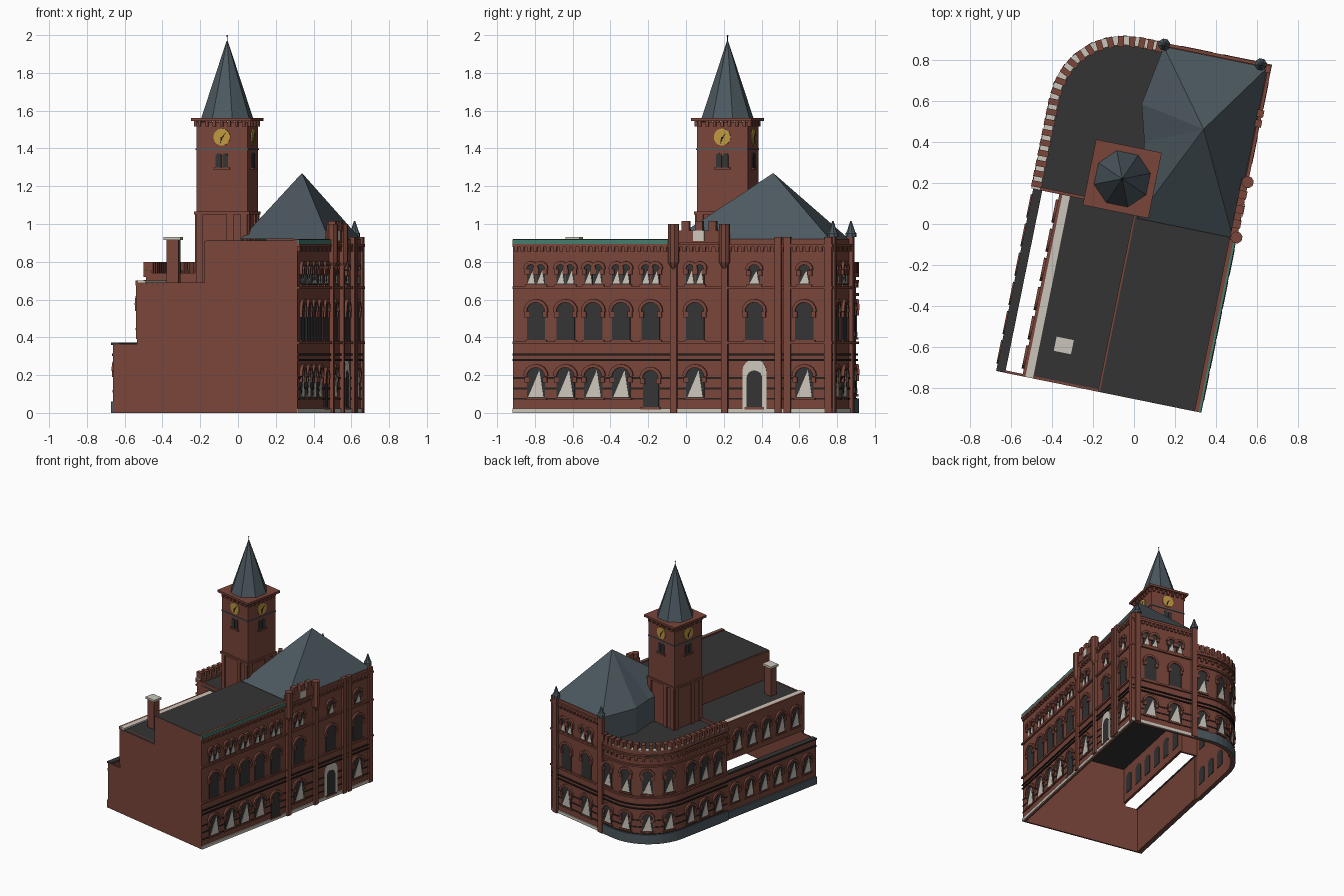
import bpy, bmesh, math
from mathutils import Matrix, Vector

if "Cube" in bpy.data.objects:
    bpy.data.objects.remove(bpy.data.objects["Cube"])

COLOURS = {"brick": (.19, .06, .042), "roof_felt": (.034, .034, .034), "slate": (.072, .098, .115),
           "pale_stone": (.60, .56, .49), "copper_green": (.06, .2, .155), "gold": (.52, .32, .05),
           "dark_course": (.018, .015, .015)}
MATS = {}
for key, rgb in COLOURS.items():
    m = bpy.data.materials.new(key)
    m.use_nodes = True
    m.diffuse_color = (*rgb, 1)
    m.node_tree.nodes["Principled BSDF"].inputs["Base Color"].default_value = (*rgb, 1)
    MATS[key] = m

TURN = Matrix.Rotation(math.radians(-11.5), 4, 'Z')   # the building stands askew to the axes


def frame(p, n):
    """Wall frame: x points out of the wall, y along it, z up."""
    return Matrix(((n[0], -n[1], 0, p[0]), (n[1], n[0], 0, p[1]), (0, 0, 1, 0), (0, 0, 0, 1)))


class Part:
    def __init__(self, name):
        self.name, self.bm, self.slots = name, bmesh.new(), []

    def face(self, verts, mat):
        if mat not in self.slots:
            self.slots.append(mat)
        self.bm.faces.new(verts).material_index = self.slots.index(mat)

    def loft(self, rings, mat, closed=True):
        rows = [[self.bm.verts.new(p) for p in r] for r in rings]
        for a, b in zip(rows, rows[1:]):
            for i in range(len(a)):
                j = (i + 1) % len(a)
                self.face((a[i], a[j], b[j], b[i]), mat)
        if closed:
            self.face(rows[0], mat)
            self.face(rows[-1], mat)

    def plate(self, M, pts, d0, d1, mat):
        self.loft([[M @ Vector((d, s, z)) for s, z in pts] for d in (d0, d1)], mat)

    def slab(self, pts, z0, z1, mat):
        self.loft([[Vector((x, y, z)) for x, y in pts] for z in (z0, z1)], mat)

    def box(self, x0, x1, y0, y1, z0, z1, mat="brick", M=Matrix()):
        self.plate(M, [(y0, z0), (y1, z0), (y1, z1), (y0, z1)], x0, x1, mat)

    def lathe(self, x, y, profile, n, mat):
        turn = [math.tau * (i + .5) / n for i in range(n)]
        self.loft([[Vector((x + r * math.cos(a), y + r * math.sin(a), z)) for a in turn]
                   for r, z in profile], mat)

    def ribbon(self, path, z0, z1, d0, d1, mat="brick"):
        segs = [Vector((b[1] - a[1], a[0] - b[0])).normalized() for a, b in zip(path, path[1:])]
        rings = []
        for i, p in enumerate(path):
            a, b = segs[max(i - 1, 0)], segs[min(i, len(segs) - 1)]
            n = (a + b) / (1 + a.dot(b))
            rings.append([Vector((p[0] + n.x * d, p[1] + n.y * d, z))
                          for d, z in ((d0, z0), (d1, z0), (d1, z1), (d0, z1))])
        self.loft(rings, mat)

    def done(self):
        bmesh.ops.recalc_face_normals(self.bm, faces=self.bm.faces)
        self.bm.transform(TURN)
        me = bpy.data.meshes.new(self.name)
        self.bm.to_mesh(me)
        self.bm.free()
        for s in self.slots:
            me.materials.append(MATS[s])
        bpy.context.collection.objects.link(bpy.data.objects.new(self.name, me))


def along(path, step):
    """Evenly spaced wall frames along a path."""
    for a, b in zip(path, path[1:]):
        a, b = Vector(a), Vector(b)
        d = b - a
        count = max(1, round(d.length / step))
        n = Vector((d.y, -d.x)).normalized()
        for i in range(count):
            yield frame(a + d * (i + .5) / count, n)


def arch(w, z0, z1, n=8):
    r = w / 2
    rise = min(r, (z1 - z0) * .35)
    return [(-r, z0), (r, z0)] + [(r * math.cos(math.pi * i / n), z1 - rise + rise * math.sin(math.pi * i / n))
                                  for i in range(n + 1)]


def window(part, M, w, z0, z1, blind=0.0, hood=True):
    part.plate(M, arch(w, z0, z1), -.024, .006, "roof_felt")
    if blind:
        top = z0 + (z1 - z0) * blind
        part.plate(M, [(-w * .42, z0 + .005), (w * .42, z0 + .005), (w * .2, top)], .006, .008, "pale_stone")
    if hood:
        inner, outer = arch(w, z0, z1)[2:], arch(w + .035, z0, z1 + .018)[2:]
        part.plate(M, inner + outer[::-1], 0, .016, "brick")
        for e in (-1, 1):
            part.box(0, .014, e * w / 2 - .012, e * w / 2 + .012, inner[0][1] - .03, inner[0][1], M=M)
    part.box(0, .012, -w / 2 - .01, w / 2 + .01, z0 - .012, z0, M=M)


# Plan outlines, running round the building from the front right corner
R, FRONT = .49, -.835
arc = [(-.16 - .35 * math.sin(t * math.pi / 20), .53 + .35 * math.cos(t * math.pi / 20)) for t in range(11)]
street = [(R, FRONT), (R, .88), (-.03, .88)]
curve = [(-.03, .88)] + arc + [(-.51, .07)]
whole = street + curve[1:]

# Outer walls
walls = Part("outer_walls")
walls.ribbon(street, 0, .92, -.02, 0)
walls.ribbon(curve, 0, .74, -.02, 0)
walls.box(-.51, -.36, .07, .085, .37, .74)
walls.box(-.5, 0, .07, .085, .68, .74)
walls.box(-.38, -.36, FRONT, .07, .39, .69)
walls.box(-.01, 0, FRONT, .06, .68, .91)
walls.box(-.505, -.475, FRONT, .07, 0, .36)
walls.done()

# Stepped blank gable at the front
gable = Part("front_gable")
gable.plate(frame((0, FRONT), (0, -1)), [(-.5, 0), (R, 0), (R, .91), (0, .91), (0, .69), (-.375, .69),
                                         (-.375, .365), (-.5, .365)], -.012, 0, "brick")
gable.done()

# Flat roofs and copings
flat = Part("flat_roofs")
flat.box(0, R, FRONT, .06, .9, .912, "roof_felt")
flat.box(-.37, 0, FRONT, .08, .675, .688, "roof_felt")
flat.slab(curve + [(0, .07)], .705, .72, "roof_felt")
flat.box(-.515, -.47, FRONT, .07, .36, .372, "roof_felt")
flat.done()
coping = Part("copings")
coping.box(-.37, -.33, FRONT, .09, .685, .7, "pale_stone")
coping.box(-.385, -.37, FRONT, .07, .675, .7)
coping.ribbon([(R, FRONT), (R, .03)], .893, .918, -.015, .012, "copper_green")
coping.done()

# Hipped slate roof
hip = Part("hipped_roof")
eaves = [(.485, .875), (-.03, .875), (-.08, .58), (-.03, .4), (.01, .03), (.485, .03)]
apex = hip.bm.verts.new((.24, .52, 1.27))
ring = [hip.bm.verts.new((x, y, .92)) for x, y in eaves]
for i in range(6):
    hip.face((ring[i], ring[(i + 1) % 6], apex), "slate")
hip.face(ring, "roof_felt")
hip.ribbon(eaves[1:5], .7, .92, -.01, 0, "slate")
hip.done()

# String courses, plinths and corbels
trim = Part("string_courses")
for z in (.365, .655):
    trim.ribbon(street, z, z + .014, 0, .014)
for z in (.365, .62, .69):
    trim.ribbon(curve, z, z + .014, 0, .014)
for z in (.07, .125, .18, .275, .305):
    trim.ribbon(whole, z, z + .009, 0, .004 if z < .2 else .01, "dark_course")
trim.ribbon(street, 0, .024, 0, .008, "pale_stone")
trim.ribbon(curve, 0, .075, 0, .014, "slate")
trim.box(-.515, -.505, FRONT, .07, 0, .06, "slate")
trim.box(-.512, -.505, FRONT, .07, .3, .315, "dark_course")
trim.ribbon(street, .878, .895, 0, .014)
for M in along(street, .035):
    trim.box(0, .012, -.009, .009, .855, .878, M=M)
for M in along(curve, .04):
    trim.box(0, .012, -.009, .009, .665, .69, M=M)
trim.done()

# Battlements round the curved corner
battlement = Part("corner_battlements")
battlement.ribbon(curve, .72, .75, -.03, .014)
battlement.ribbon(curve, .75, .755, -.03, .014, "pale_stone")
for M in along([curve[0]] + arc[::2] + [(-.51, .07)], .05):
    battlement.box(-.035, .018, -.015, .015, .74, .8, M=M)
battlement.done()

# Windows and doors of the long street side
side = Part("street_windows")
for i, v in enumerate((-.71, -.55, -.40, -.25, -.09, .15, .47, .74)):
    M = frame((R, v), (1, 0))
    lights = (0,) if v > .4 else (-.026, .026)
    for s in lights:
        window(side, M @ Matrix.Translation((0, s, 0)), .045 if len(lights) > 1 else .06, .68, .785, .7)
    window(side, M, .098, .385, .585)
    if i in (4, 6):
        if i == 6:
            side.plate(M, arch(.13, 0, .285), 0, .005, "pale_stone")
        window(side, M, .085, .03, .225, hood=i == 4)
    else:
        window(side, M, .098, .08, .24, .92)
side.done()

# Windows of the back, the curve and the low side
rear = Part("rear_windows")
for u in (.13, .34):
    M = frame((u, .88), (0, 1))
    for s in (-.035, .035):
        window(rear, M @ Matrix.Translation((0, s, 0)), .05, .68, .785, .7)
    window(rear, M, .1, .385, .585)
    window(rear, M, .1, .08, .24, .92)
spots = [(frame((-.51, v), (-1, 0))) for v in (.16, .3, .44)]
for t in (18, 45, 72):
    n = Vector((-math.sin(math.radians(t)), math.cos(math.radians(t))))
    spots.append(frame(Vector((-.16, .53)) + n * .347, n))
spots.append(frame((-.1, .88), (0, 1)))
for M in spots:
    window(rear, M, .08, .4, .585, .6)
    window(rear, M, .08, .1, .24, .9)
for i in range(6):
    v = -.74 + i * .145
    window(rear, frame((-.38, v), (-1, 0)), .08, .45, .61, .8)
    window(rear, frame((-.505, v), (-1, 0)), .08, .12, .26, .9)
rear.done()

# Pilasters and corner pinnacles
piers = Part("pilasters")
for v in (.035, .31, .6, .65):
    piers.box(R - .01, R + .022, v - .018, v + .018, 0, .93)
for u in (.45, -.03):
    piers.box(u - .022, u + .022, .87, .9, 0, .93)
    piers.lathe(u, .885, [(.03, .93), (.03, .95), (.022, .96), (.004, 1.015)], 8, "slate")
piers.box(R - .02, R + .012, .85, .888, 0, .93)
piers.done()

# Battlemented bay with two corner turrets
bay = Part("street_bay")
bay.box(R - .02, R + .015, .02, .325, .9, .965)
for v in (.035, .31):
    bay.lathe(R + .012, v, [(.006, .75), (.03, .8), (.03, 1.0)], 8, "brick")
for v in (.1, .172, .245):
    bay.box(R - .02, R + .02, v - .02, v + .02, .96, 1.015)
bay.box(R + .015, R + .022, .142, .202, .91, .965, "pale_stone")
bay.done()

# Chimney
chimney = Part("chimney")
chimney.box(-.25, -.185, -.675, -.62, .68, .915)
chimney.box(-.262, -.172, -.685, -.61, .915, .932, "pale_stone")
chimney.done()

# Clock tower
TX, TY, H = -.1, .204, .138
tower = Part("clock_tower")
tower.box(TX - H, TX + H, TY - H, TY + H, .69, 1.54)
tower.box(TX - .163, TX + .163, TY - .163, TY + .163, 1.545, 1.562)
for n in ((1, 0), (-1, 0), (0, 1), (0, -1)):
    M = frame((TX + n[0] * H, TY + n[1] * H), n)
    for s in (-.12, .045, .12):
        tower.box(0, .009, s - .018, s + .018, .69, 1.05, M=M)
    tower.box(0, .012, -H - .01, H + .01, 1.05, 1.066, M=M)
    tower.box(0, .005, -H, H, 1.392, 1.4, "slate", M)
    for i in range(7):
        tower.box(0, .014, -.128 + i * .04, -.112 + i * .04, 1.515, 1.545, M=M)
    for s in (-.018, .018):
        window(tower, M @ Matrix.Translation((0, s, 0)), .03, 1.3, 1.375, hood=False)
    dial = [(.045 * math.cos(math.tau * i / 20), 1.46 + .045 * math.sin(math.tau * i / 20)) for i in range(20)]
    tower.plate(M, dial, 0, .006, "gold")
    tower.plate(M, [(-.004, 1.455), (.004, 1.455), (.022, 1.485)], .006, .009, "dark_course")
    tower.plate(M, [(-.006, 1.46), (.006, 1.46), (-.008, 1.425)], .006, .009, "dark_course")
tower.done()

# Octagonal spire and finial
spire = Part("spire")
spire.lathe(TX, TY, [(.142, 1.555), (.135, 1.575), (.003, 1.97)], 8, "slate")
spire.lathe(TX, TY, [(.002, 1.96), (.002, 1.99), (.005, 1.995), (.002, 2.0)], 6, "dark_course")
spire.done()
